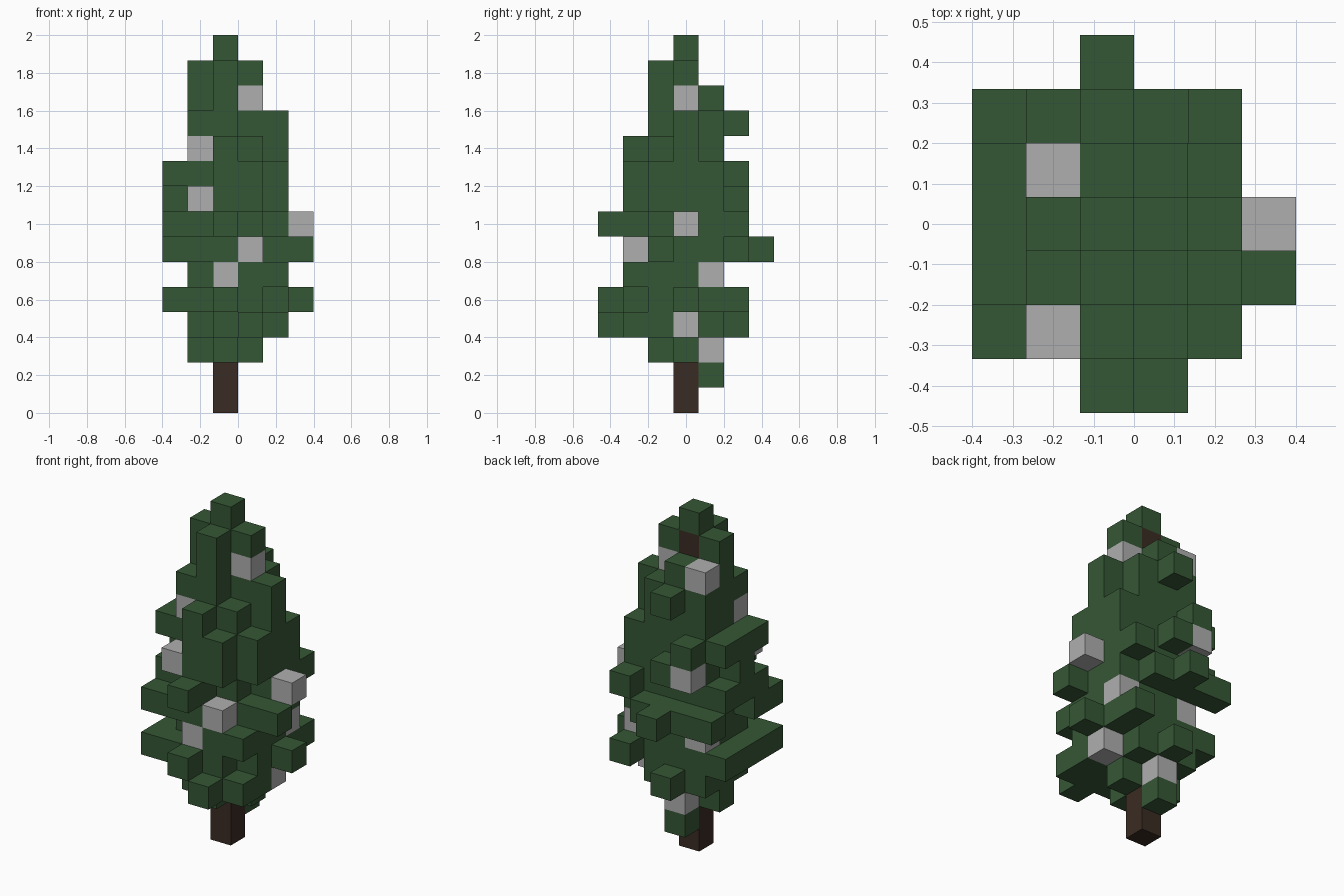
import bpy, bmesh
from mathutils import Vector

if "Cube" in bpy.data.objects:
    bpy.data.objects.remove(bpy.data.objects["Cube"], do_unlink=True)

SIZE = 2 / 15   # edge of one block
blocks = {}     # block position, counted from the trunk -> part name


def fill(part, xs, ys, zs):
    """Fill a box of blocks; each span is (first, last)."""
    for x in range(xs[0], xs[1] + 1):
        for y in range(ys[0], ys[1] + 1):
            for z in range(zs[0], zs[1] + 1):
                blocks[x, y, z] = part


def dot(part, *cells):
    """Fill single blocks."""
    for cell in cells:
        blocks[cell] = part


# Needles close to the trunk: skirt, body, crown and top
core = "needle_core"
fill(core, (-1, 1), (0, 0), (2, 2))
fill(core, (-1, 1), (-1, 1), (3, 10))
fill(core, (-1, 1), (0, 1), (11, 11))
fill(core, (-1, 0), (-1, -1), (11, 11))
fill(core, (-1, 1), (0, 0), (12, 13))
fill(core, (0, 0), (-1, -1), (12, 13))
dot(core, (0, -1, 2), (0, 1, 12), (0, 0, 14))

# Boughs on the model's left
boughs = "boughs"
fill(boughs, (2, 2), (0, 1), (4, 9))
fill(boughs, (2, 2), (-1, -1), (3, 6))
fill(boughs, (2, 2), (-1, -1), (8, 9))
fill(boughs, (2, 2), (0, 0), (10, 11))

# Boughs on the model's right
for z in (4, 7, 9):
    fill(boughs, (-2, -2), (-1, 1), (z, z))
dot(boughs, (-2, -1, 6), (-2, 0, 8))

# Boughs across the front and back
fill(boughs, (0, 2), (-2, -2), (3, 3))
fill(boughs, (-2, 1), (-2, -2), (4, 4))
fill(boughs, (1, 2), (-2, -2), (5, 5))
fill(boughs, (-2, 0), (-2, -2), (6, 6))
fill(boughs, (0, 0), (-2, -2), (7, 10))
fill(boughs, (1, 1), (-2, -2), (8, 9))
fill(boughs, (-2, 1), (2, 2), (6, 6))

# Single branch tips: front, left, back and the low one
tips = "branch_tips"
dot(tips, (1, -3, 3), (0, -3, 4), (0, -3, 7))
dot(tips, (3, 0, 4), (3, -1, 6))
dot(tips, (0, 2, 3), (2, 2, 4), (0, 3, 6), (2, 2, 7),
    (0, 2, 8), (-1, 2, 9), (0, 2, 11))
dot(tips, (0, 1, 1))

# Snow replaces needles or sits on the ends of boughs
snow = "snow_clumps"
dot(snow, (0, 1, 2), (2, 0, 3), (0, -2, 5), (-1, 1, 5), (2, 1, 5),
    (1, -2, 6), (3, 0, 7), (-1, -2, 8), (-1, 2, 8),
    (-1, -1, 10), (1, 0, 12), (-1, 1, 12))

# Trunk up through the middle
fill("trunk", (0, 0), (0, 0), (0, 13))


def make_material(name, color):
    mat = bpy.data.materials.new(name)
    mat.use_nodes = True
    mat.diffuse_color = (*color, 1)
    mat.node_tree.nodes["Principled BSDF"].inputs["Base Color"].default_value = (*color, 1)
    return mat


def add_face(bm, cell, axis, sign):
    """Add one side of a block, wound outward."""
    normal, side, up = Vector(), Vector(), Vector()
    normal[axis] = sign
    side[(axis + 1) % 3] = sign
    up[(axis + 2) % 3] = 1
    middle = Vector(cell) + Vector((-0.5, 0, 0.5)) + normal / 2
    corners = [middle + (side * a + up * b) / 2
               for a, b in ((-1, -1), (1, -1), (1, 1), (-1, 1))]
    bm.faces.new([bm.verts.new(p * SIZE) for p in corners])


def build_part(part, material):
    """Skin all blocks of one part, leaving out buried sides."""
    bm = bmesh.new()
    for cell, owner in blocks.items():
        if owner != part:
            continue
        for axis in range(3):
            for sign in (-1, 1):
                neighbour = list(cell)
                neighbour[axis] += sign
                if tuple(neighbour) not in blocks:
                    add_face(bm, cell, axis, sign)
    bmesh.ops.remove_doubles(bm, verts=bm.verts, dist=0.001)
    mesh = bpy.data.meshes.new(part)
    bm.to_mesh(mesh)
    bm.free()
    mesh.materials.append(material)
    bpy.context.collection.objects.link(bpy.data.objects.new(part, mesh))


# Meshes and colours
green = make_material("pine green", (0.036, 0.095, 0.036))
for needles in (core, boughs, tips):
    build_part(needles, green)
build_part(snow, make_material("pale grey snow", (0.43, 0.43, 0.43)))
build_part("trunk", make_material("dark brown bark", (0.042, 0.025, 0.017)))
